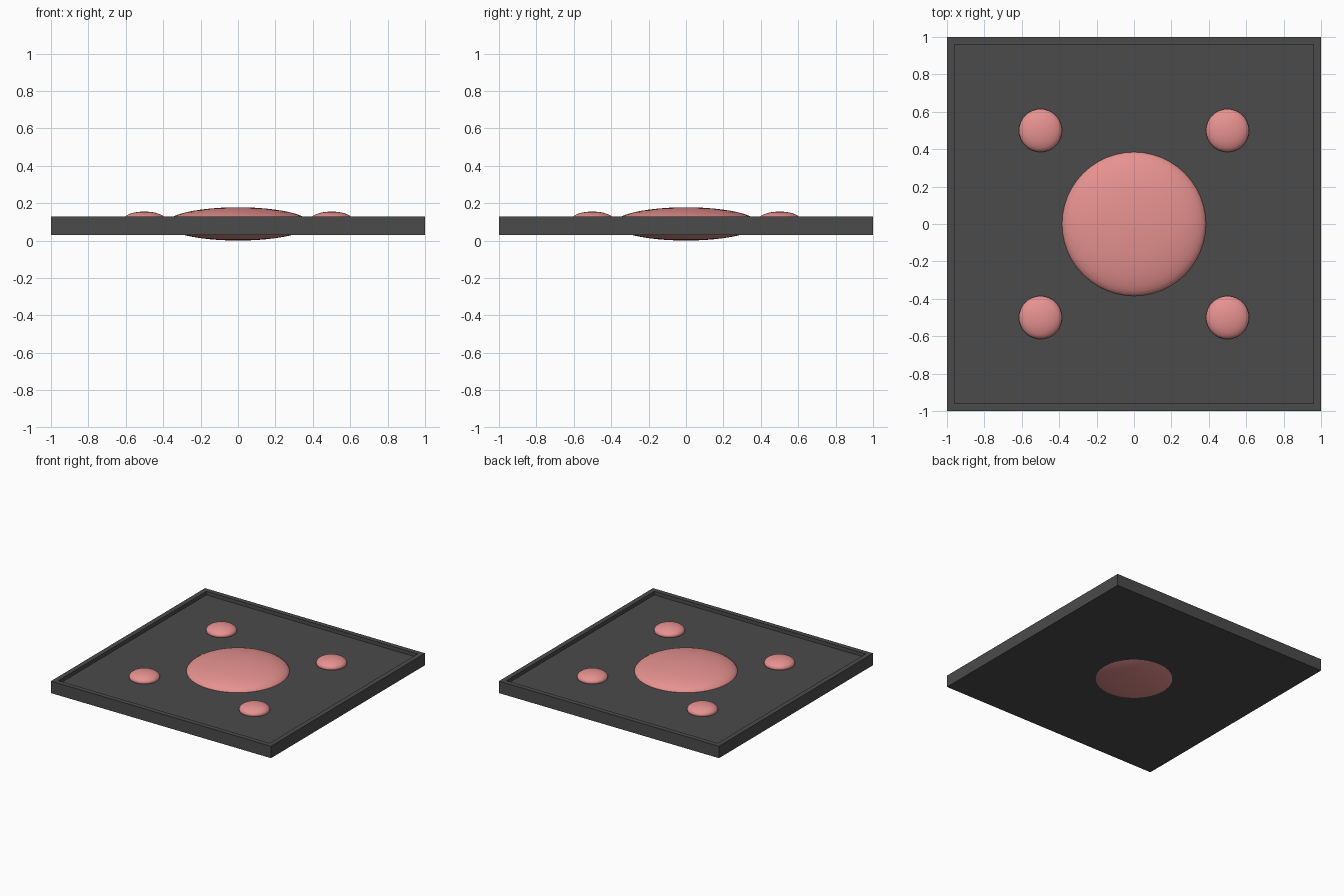
import bpy
import bmesh
from mathutils import Matrix

if "Cube" in bpy.data.objects:
    bpy.data.objects.remove(bpy.data.objects["Cube"], do_unlink=True)


def make_material(name, rgb):
    mat = bpy.data.materials.new(name)
    mat.use_nodes = True
    colour = (*rgb, 1.0)
    mat.diffuse_color = colour
    mat.node_tree.nodes["Principled BSDF"].inputs["Base Color"].default_value = colour
    return mat


def add_object(name, bm, mat):
    mesh = bpy.data.meshes.new(name)
    bm.to_mesh(mesh)
    bm.free()
    mesh.materials.append(mat)
    obj = bpy.data.objects.new(name, mesh)
    bpy.context.collection.objects.link(obj)
    return obj


def add_dome(name, location, radius, half_height, mat):
    bm = bmesh.new()
    bmesh.ops.create_uvsphere(bm, u_segments=48, v_segments=24, radius=1.0)
    bmesh.ops.transform(
        bm, verts=bm.verts,
        matrix=Matrix.Translation(location) @ Matrix.Diagonal((radius, radius, half_height, 1)))
    for face in bm.faces:
        face.smooth = True
    return add_object(name, bm, mat)


dark_grey = make_material("dark grey", (0.07, 0.07, 0.07))
salmon = make_material("salmon pink", (0.8, 0.29, 0.28))

# Square tray with a raised rim around a shallow recess
BOTTOM, TOP, RIM, DEPTH = 0.03, 0.128, 0.04, 0.03
bm = bmesh.new()
bmesh.ops.create_cube(bm, size=2.0)
for v in bm.verts:
    v.co.z = TOP if v.co.z > 0 else BOTTOM
bm.normal_update()
floor = max(bm.faces, key=lambda f: f.normal.z)
bmesh.ops.inset_region(bm, faces=[floor], thickness=RIM, use_even_offset=True)
recess = bmesh.ops.extrude_discrete_faces(bm, faces=[floor])["faces"][0]
bmesh.ops.translate(bm, verts=recess.verts, vec=(0, 0, -DEPTH))
bmesh.ops.recalc_face_normals(bm, faces=bm.faces)
add_object("tray", bm, dark_grey)

# Large central dome, showing through the underside
add_dome("centre_dome", (0, 0, 0.089), 0.387, 0.089, salmon)

# Four small domes around it
for side, x in (("left", 0.5), ("right", -0.5)):
    for end, y in (("front", -0.5), ("back", 0.5)):
        add_dome(f"{end}_{side}_dome", (x, y, 0.109), 0.115, 0.046, salmon)
